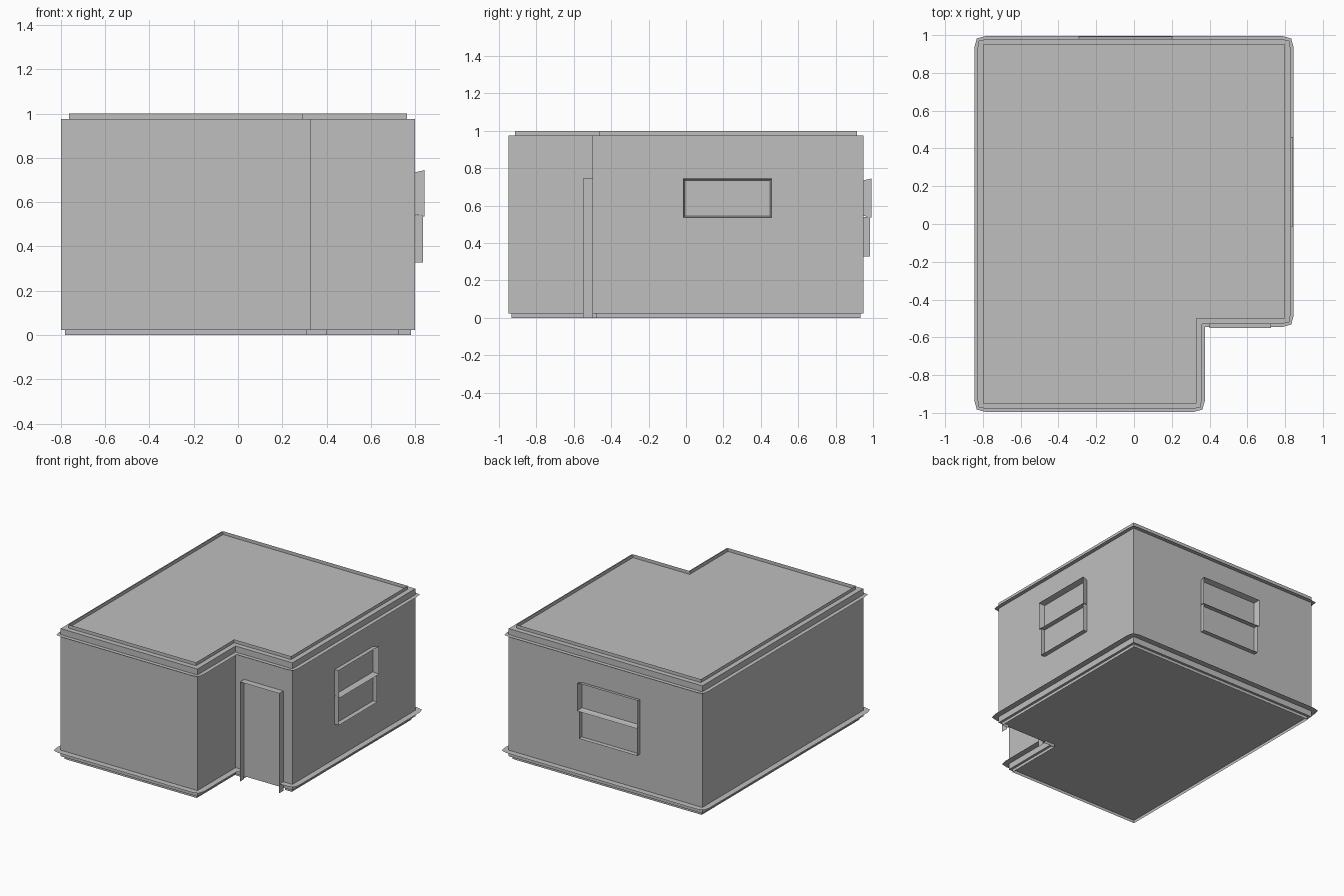
import bpy
from mathutils import Vector

if "Cube" in bpy.data.objects:
    bpy.data.objects.remove(bpy.data.objects["Cube"])

wall_grey = bpy.data.materials.new("wall_grey")
wall_grey.diffuse_color = (0.52, 0.52, 0.52, 1)
wall_grey.use_nodes = True
wall_grey.node_tree.nodes["Principled BSDF"].inputs["Base Color"].default_value = wall_grey.diffuse_color

DOOR_L, DOOR_R, DOOR_TOP = 0.40, 0.725, 0.745
DOOR_SEGMENT = 3          # footprint edge that lies under the door
CONVEX = {0, 1, 5, 6, 7}  # outward corners of the footprint


def add_mesh(name, verts, faces):
    me = bpy.data.meshes.new(name)
    me.from_pydata([tuple(v) for v in verts], [], faces)
    me.materials.append(wall_grey)
    me.update()
    ob = bpy.data.objects.new(name, me)
    bpy.context.collection.objects.link(ob)
    return ob


def footprint(d):
    """L-shaped plan, pushed outward by d, with the door jambs as extra points."""
    return [Vector(p) for p in (
        (-0.8 - d, -0.95 - d), (0.33 + d, -0.95 - d), (0.33 + d, -0.5 - d),
        (DOOR_L, -0.5 - d), (DOOR_R, -0.5 - d), (0.8 + d, -0.5 - d),
        (0.8 + d, 0.95 + d), (-0.8 - d, 0.95 + d))]


def shell(name, z0, z1):
    """Closed room shell."""
    pts = footprint(0)
    n = len(pts)
    verts = [(p.x, p.y, z) for z in (z0, z1) for p in pts]
    faces = [tuple(range(n))[::-1], tuple(range(n, 2 * n))]
    faces += [(i, (i + 1) % n, (i + 1) % n + n, i + n) for i in range(n)]
    return add_mesh(name, verts, faces)


def upright_band(name, d, z0, z1, skip=()):
    """Thin standing strip following the plan."""
    pts = footprint(d)
    n = len(pts)
    verts = [(p.x, p.y, z) for z in (z0, z1) for p in pts]
    faces = [(i, (i + 1) % n, (i + 1) % n + n, i + n)
             for i in range(n) if i not in skip]
    return add_mesh(name, verts, faces)


def ledge(name, d, z, skip=()):
    """Thin flat strip around the walls, pinched in at outward corners."""
    inner, outer = footprint(0), footprint(d)
    n = len(inner)
    verts, faces = [], []
    for i in range(n):
        if i in skip:
            continue
        j = (i + 1) % n
        along = (outer[j] - outer[i]).normalized() * 0.06
        ring = [inner[i]]
        if i in CONVEX:
            ring += [inner[i].lerp(outer[i], 0.72), outer[i] + along]
        else:
            ring += [outer[i]]
        if j in CONVEX:
            ring += [outer[j] - along, inner[j].lerp(outer[j], 0.72)]
        else:
            ring += [outer[j]]
        ring.append(inner[j])
        k = len(verts)
        verts += [(p.x, p.y, z) for p in ring]
        faces.append(tuple(range(k + len(ring) - 1, k - 1, -1)))
    return add_mesh(name, verts, faces)


def casing(name, place, u0, u1, z0, z1, depth, flare=0.0, closed=True):
    """Thin strips standing out from a wall around an opening."""
    near = [(u0, z0), (u0, z1), (u1, z1), (u1, z0)]
    low = flare if closed else 0
    far = [(u0 - flare, z0 - low), (u0 - flare, z1 + flare),
           (u1 + flare, z1 + flare), (u1 + flare, z0 - low)]
    verts = [place(u, 0, z) for u, z in near] + [place(u, depth, z) for u, z in far]
    faces = [(i, (i + 1) % 4, (i + 1) % 4 + 4, i + 4) for i in range(4 if closed else 3)]
    return add_mesh(name, verts, faces)


# Room body with its floor and roof
shell("room_walls", 0.022, 0.975)

# Rims standing above the roof and below the floor
upright_band("roof_rim", -0.037, 0.975, 1.0)
upright_band("floor_rim", -0.018, 0.0, 0.022, skip=(DOOR_SEGMENT,))

# Flat trim strips around the walls
ledge("crown_trim", 0.03, 0.93)
ledge("base_trim", 0.045, 0.067, skip=(DOOR_SEGMENT,))

# Door casing
casing("door_casing", lambda u, d, z: (u, -0.5 - d, z),
       DOOR_L, DOOR_R, 0.0, DOOR_TOP, 0.05, closed=False)

# Window casings: flared upper sash, slightly shallower lower sash
windows = {
    "side": (lambda u, d, z: (0.8 + d, u, z), -0.005, 0.45),
    "back": (lambda u, d, z: (u, 0.95 + d, z), -0.285, 0.195),
}
for side, (place, a, b) in windows.items():
    casing(side + "_window_upper", place, a, b, 0.545, 0.735, 0.043, flare=0.01)
    casing(side + "_window_lower", place, a, b, 0.328, 0.54, 0.035)
